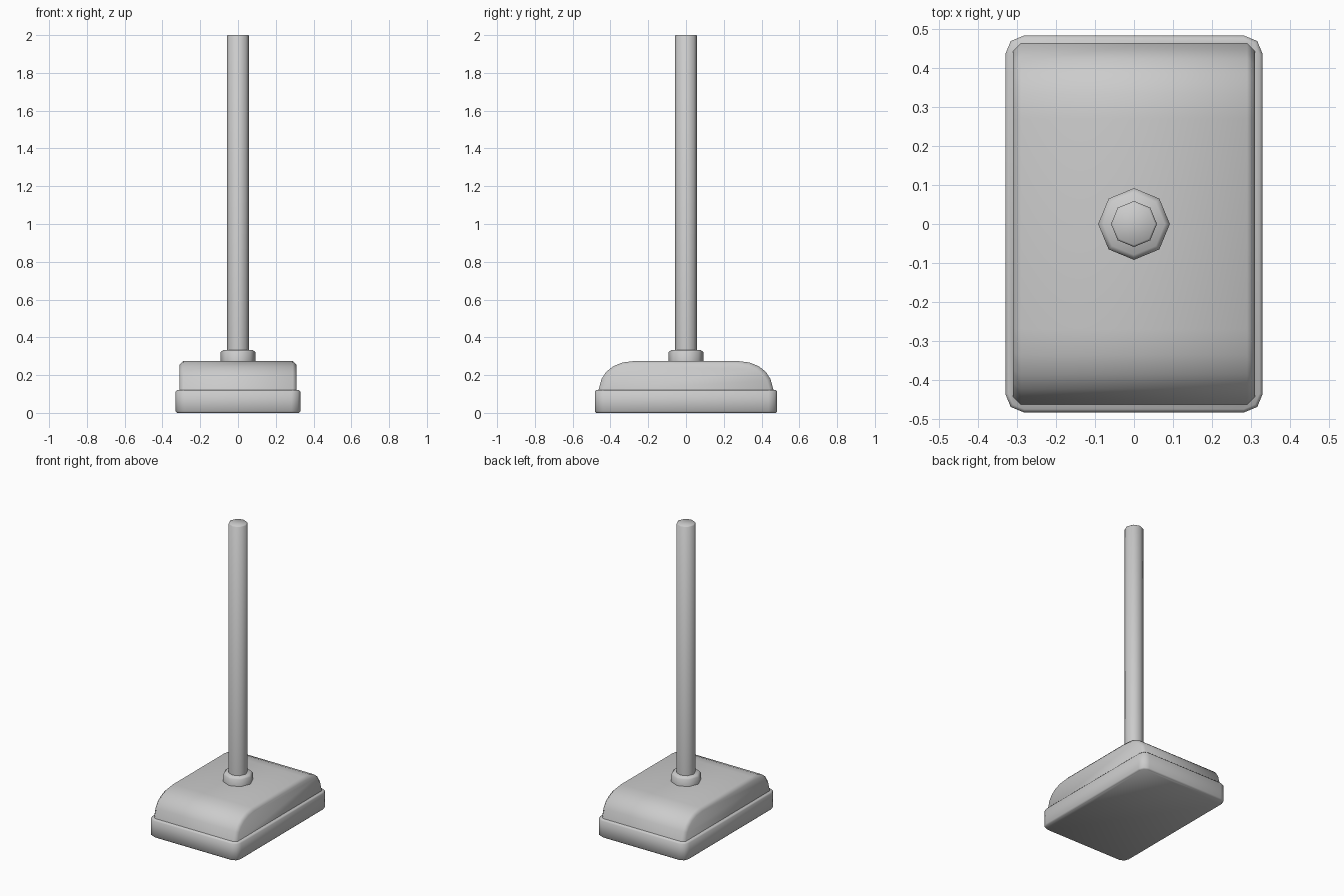
import bpy, bmesh, math

if "Cube" in bpy.data.objects:
    bpy.data.objects.remove(bpy.data.objects["Cube"])

grey = bpy.data.materials.new("plain grey")
grey.diffuse_color = (0.6, 0.6, 0.6, 1)
grey.use_nodes = True
grey.node_tree.nodes["Principled BSDF"].inputs["Base Color"].default_value = grey.diffuse_color


def finish(bm, name, angle=50):
    bmesh.ops.recalc_face_normals(bm, faces=bm.faces)
    mesh = bpy.data.meshes.new(name)
    bm.to_mesh(mesh)
    bm.free()
    mesh.materials.append(grey)
    ob = bpy.data.objects.new(name, mesh)
    bpy.context.collection.objects.link(ob)
    bpy.ops.object.select_all(action='DESELECT')
    ob.select_set(True)
    bpy.context.view_layer.objects.active = ob
    bpy.ops.object.shade_smooth_by_angle(angle=math.radians(angle))
    return ob


def bevel(bm, edges, width, segments=1):
    bmesh.ops.bevel(bm, geom=edges, offset=width, segments=segments,
                    profile=0.5, affect='EDGES', clamp_overlap=True)


def prism(points, vector):
    """Extrude a closed outline along a vector."""
    bm = bmesh.new()
    face = bm.faces.new([bm.verts.new(p) for p in points])
    new = bmesh.ops.extrude_face_region(bm, geom=[face])["geom"]
    bmesh.ops.translate(bm, vec=vector,
                        verts=[v for v in new if isinstance(v, bmesh.types.BMVert)])
    return bm


def octagon(radius, z):
    return [(radius * math.cos(i * math.pi / 4), radius * math.sin(i * math.pi / 4), z)
            for i in range(8)]


def rim_edges(bm, axis):
    """Edges lying in the two end caps of a prism."""
    return [e for e in bm.edges
            if abs(e.verts[0].co[axis] - e.verts[1].co[axis]) < 1e-5]


# Base slab with rounded corners and softened rims
bm = prism([(-.33, -.483, 0), (.33, -.483, 0), (.33, .483, 0), (-.33, .483, 0)], (0, 0, .12))
bevel(bm, [e for e in bm.edges if abs(e.verts[0].co.z - e.verts[1].co.z) > .1], .047, 2)
bevel(bm, rim_edges(bm, 2), .008)
finish(bm, "base_slab")

# Domed housing: profile across y, extruded along x
half = [(.465, .115), (.447, .18), (.423, .217), (.385, .247), (.335, .267), (.27, .275)]
profile = half + [(-y, z) for y, z in reversed(half)]
bm = prism([(-.31, y, z) for y, z in profile], (.62, 0, 0))
bevel(bm, [e for e in rim_edges(bm, 0) if max(v.co.z for v in e.verts) > .12], .02)
finish(bm, "domed_housing")

# Collar around the pole foot
bm = prism(octagon(.092, .265), (0, 0, .068))
bevel(bm, [e for e in rim_edges(bm, 2) if e.verts[0].co.z > .3], .012)
finish(bm, "collar")

# Long pole
bm = prism(octagon(.059, .27), (0, 0, 1.73))
bevel(bm, [e for e in rim_edges(bm, 2) if e.verts[0].co.z > 1], .005)
finish(bm, "pole")
